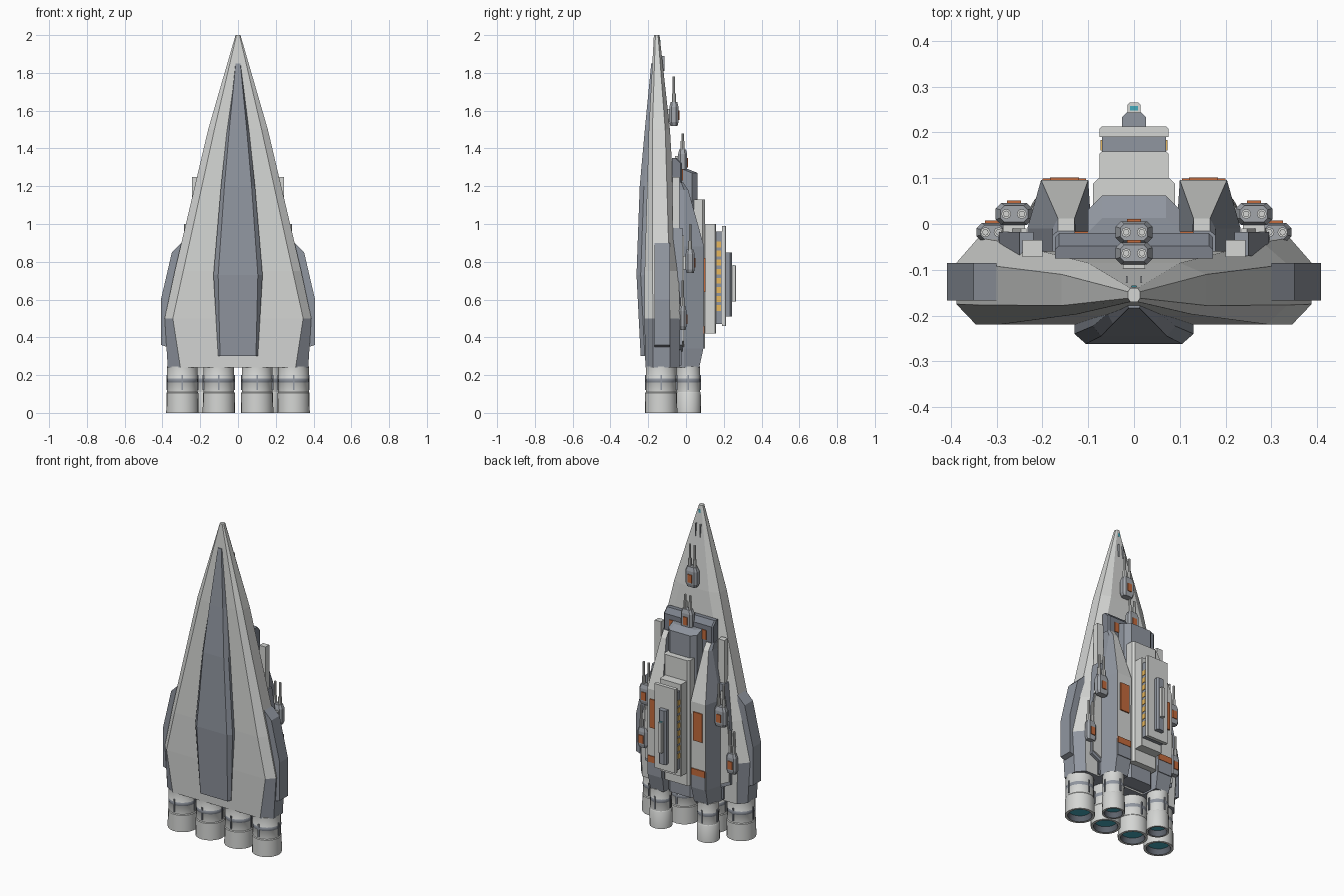
import bpy, bmesh, math
from mathutils import Vector

if "Cube" in bpy.data.objects:
    bpy.data.objects.remove(bpy.data.objects["Cube"])

def mat(name, rgb):
    m = bpy.data.materials.new(name)
    m.diffuse_color = (*rgb, 1)
    m.use_nodes = True
    m.node_tree.nodes["Principled BSDF"].inputs["Base Color"].default_value = m.diffuse_color
    return m

LIGHT = mat("light_grey", (0.66, 0.67, 0.655))
MID = mat("mid_grey", (0.36, 0.38, 0.41))
BLUE = mat("blue_grey", (0.28, 0.305, 0.35))
SLATE = mat("slate", (0.20, 0.22, 0.26))
DARK = mat("dark_grey", (0.11, 0.125, 0.15))
ORANGE = mat("orange", (0.55, 0.145, 0.045))
TEAL = mat("teal_glow", (0.06, 0.40, 0.50))
YELLOW = mat("window_yellow", (0.88, 0.52, 0.12))

def finish(name, bm, mats, rule=None):
    bmesh.ops.recalc_face_normals(bm, faces=bm.faces[:])
    bm.normal_update()
    if rule:
        for f in bm.faces:
            f.material_index = rule(f.normal, f.calc_center_median())
    me = bpy.data.meshes.new(name)
    bm.to_mesh(me)
    bm.free()
    for m in mats:
        me.materials.append(m)
    ob = bpy.data.objects.new(name, me)
    bpy.context.collection.objects.link(ob)
    return ob

def loft(name, rings, mats, rule=None):
    """Skin a list of equal-length point rings and cap both ends."""
    bm = bmesh.new()
    vs = [[bm.verts.new(p) for p in r] for r in rings]
    n = len(rings[0])
    for a, b in zip(vs, vs[1:]):
        for i in range(n):
            j = (i + 1) % n
            bm.faces.new((a[i], a[j], b[j], b[i]))
    bm.faces.new(vs[0])
    bm.faces.new(vs[-1])
    return finish(name, bm, mats, rule)

def box(name, x, y, z, m):
    """Box from (min, max) ranges."""
    rings = [[(x[0], y[0], k), (x[1], y[0], k), (x[1], y[1], k), (x[0], y[1], k)] for k in z]
    return loft(name, rings, [m])

def sym(half, z):
    """Mirror half a cross-section of (x, y) points into a full ring."""
    return [(x, y, z) for x, y in half] + [(-x, y, z) for x, y in reversed(half)]

def block(name, w, y, z, m, c=0.02, top=0.0):
    """Centred block with chamfered rear corners and an optional sloping top."""
    def ring(k, yy):
        return sym([(w, y[0]), (w, yy - c), (w - c, yy)], k)
    rings = [ring(z[0], y[1]), ring(z[1] - top, y[1])]
    if top:
        rings.append(ring(z[1], y[1] - (y[1] - y[0] - c) * 0.6))
    return loft(name, rings, [m])

# --- Wedge hull: z, front half-width, outer half-width, y front, y sides, y back, back half-width
hull = [(0.24, 0.305, 0.372, -0.215, -0.175, -0.085, -0.035, 0.33),
        (0.50, 0.345, 0.388, -0.220, -0.175, -0.085, -0.030, 0.34),
        (0.75, 0.290, 0.335, -0.219, -0.177, -0.088, -0.040, 0.28),
        (1.50, 0.125, 0.158, -0.197, -0.178, -0.110, -0.085, 0.10),
        (2.00, 0.008, 0.013, -0.170, -0.162, -0.148, -0.140, 0.008)]
loft("hull", [sym([(f, yf), (w, ya), (w, yb), (b, yk)], z)
              for z, f, w, yf, ya, yb, yk, b in hull], [LIGHT, BLUE],
     lambda n, c: 1 if c.z < 0.45 and (abs(n.x) > 0.4 or n.z < -0.9) else 0)
box("nose_light", (-0.006, 0.006), (-0.142, -0.134), (1.955, 1.975), TEAL)
for s in (-1, 1):
    box("nose_antenna", (s * 0.016 - 0.002, s * 0.016 + 0.002), (-0.13, -0.114), (1.81, 1.89), MID)

# --- Keel panel along the front
keel = [(0.30, 0.105, 0.095, -0.240), (0.73, 0.130, 0.105, -0.262),
        (1.20, 0.090, 0.072, -0.245), (1.50, 0.058, 0.046, -0.218), (1.85, 0.016, 0.012, -0.184)]
loft("keel_panel", [sym([(b, -0.17), (b, y + 0.022), (i, y)], z) for z, b, i, y in keel], [BLUE])

# --- Rear deck and stepped tower
block("rear_deck", 0.172, (-0.075, -0.02), (0.25, 1.35), SLATE, 0.008, 0.03)
block("spine", 0.10, (-0.05, 0.062), (0.25, 1.29), BLUE, 0.03, 0.02)
block("tower_base", 0.09, (0.03, 0.10), (0.34, 1.13), LIGHT, 0.012)
block("tower_lower", 0.075, (0.08, 0.158), (0.42, 1.0), LIGHT, 0.004)
block("tower_gallery", 0.070, (0.15, 0.195), (0.47, 0.96), BLUE, 0.005)
block("tower_plate", 0.075, (0.19, 0.213), (0.46, 0.99), LIGHT, 0.005)
block("bridge", 0.026, (0.20, 0.243), (0.51, 0.85), BLUE, 0.01)
block("bridge_cap", 0.014, (0.24, 0.265), (0.59, 0.78), LIGHT, 0.004)
box("bridge_window", (-0.009, 0.009), (0.248, 0.258), (0.779, 0.783), TEAL)
for s in (-1, 1):
    for i in range(8):
        z = 0.54 + i * 0.048
        x = s * 0.0695
        box("tower_window", (x - 0.004, x + 0.004), (0.161, 0.184), (z, z + 0.031), YELLOW)
    box("deck_hatch", (s * 0.115 - 0.015, s * 0.115 + 0.015), (-0.022, -0.016), (1.23, 1.29), ORANGE)

def turret(x, y, z, top, scale=1.0):
    """Chamfered twin-barrel mount; barrels point at the nose."""
    w, d = 0.040 * scale, 0.024 * scale
    c = 0.012
    ring = [(-w, -d + c), (-w + c, -d), (w - c, -d), (w, -d + c),
            (w, d - c), (w - c, d), (-w + c, d), (-w, d - c)]
    loft("turret_body", [[(x + a * k, y + b * k, h) for a, b in ring]
         for k, h in ((0.8, z), (1, z + 0.02), (1, z + 0.10), (0.75, z + 0.125))], [MID])
    box("turret_mount", (x - w * 0.6, x + w * 0.6), (y - d - 0.015, y), (z + 0.02, z + 0.09), LIGHT)
    box("turret_hatch", (x - 0.015, x + 0.015), (y + d - 0.002, y + d + 0.005), (z + 0.03, z + 0.08), ORANGE)
    for s in (-1, 1):
        bx = x + s * 0.017 * scale
        for r, z1 in ((0.011, z + 0.17), (0.007, top)):
            pts = [(bx + r * math.cos(a * math.pi / 4), y + r * math.sin(a * math.pi / 4)) for a in range(8)]
            loft("turret_barrel", [[(*p, h) for p in pts] for h in (z + 0.1, z1)], [LIGHT])

turret(0, -0.064, 1.52, 1.78)
turret(0, -0.018, 1.27, 1.48)

for s in (-1, 1):
    # Sponsons on the hull flanks
    prof = [(0.30, 0.90), (0.35, 0.85), (0.408, 0.60), (0.408, 0.36), (0.365, 0.345), (0.30, 0.345)]
    loft("sponson", [[(s * x, y, z) for x, z in prof] for y in (-0.167, -0.085)], [BLUE])

    # Long rear pods with pale sloping backs: z, y back, inner and outer edge of the back face
    pod = [(0.24, 0.070, 0.105, 0.200), (0.34, 0.092, 0.100, 0.203), (0.88, 0.096, 0.100, 0.203),
           (1.18, 0.012, 0.130, 0.166), (1.22, -0.015, 0.130, 0.166)]
    rings = []
    for z, y, a, b in pod:
        e = 0.03 if z < 1 else 0.012
        rings.append([(s * (a - 0.01), -0.06, z), (s * (b + e), -0.06, z),
                      (s * (b + e), min(y, 0.0) - 0.01, z), (s * b, y, z), (s * a, y, z)])
    loft("rear_pod", rings, [BLUE, LIGHT], lambda n, c: 1 if n.y > 0.8 and c.z > 0.4 and abs(c.x) < 0.19 else 0)
    box("pod_hatch", sorted((s * 0.12, s * 0.183)), (0.09, 0.102), (0.64, 0.82), ORANGE)
    box("pod_stripe", sorted((s * 0.105, s * 0.2)), (0.09, 0.099), (0.42, 0.46), ORANGE)
    box("pod_foot", sorted((s * 0.102, s * 0.201)), (0.085, 0.0965), (0.34, 0.42), BLUE)

    # Side plates, shoulders and strakes
    box("side_plate", sorted((s * 0.2, s * 0.243)), (-0.072, -0.035), (0.80, 1.25), LIGHT)
    box("shoulder", sorted((s * 0.16, s * 0.245)), (-0.08, -0.025), (0.25, 0.95), SLATE)
    loft("strake", [[(s * x, y, z) for x, z in ((0.22, 0.32), (0.30, 0.36), (0.295, 0.70), (0.25, 0.98), (0.22, 0.98))]
                    for y in (-0.07, -0.018)], [BLUE])
    loft("strake_cap", [[(s * x, y, z) for x, z in ((0.235, 0.35), (0.295, 0.38), (0.288, 0.69), (0.247, 0.94), (0.235, 0.94))]
                        for y in (-0.03, -0.01)], [LIGHT])
    turret(s * 0.262, 0.022, 0.74, 1.0)
    turret(s * 0.31, -0.018, 0.44, 0.70, 0.85)

def engine(x, y, r):
    """Lathed hollow nozzle with a dark band, ribs and a glowing core."""
    prof = [(0.94, 0.245), (0.94, 0.183), (0.96, 0.18), (0.96, 0.165), (0.94, 0.162), (0.94, 0.11),
            (0.985, 0.105), (1.0, 0.0), (0.82, 0.0), (0.74, 0.035)]
    n = 20
    ob = loft("engine", [[(x + k * r * math.cos(2 * math.pi * i / n), y + k * r * math.sin(2 * math.pi * i / n), z)
              for i in range(n)] for k, z in prof], [LIGHT, BLUE, TEAL, DARK],
              lambda nn, c: 2 if abs(nn.z) > 0.9 and abs(c.z - 0.035) < 0.001
              else 1 if 0.16 < c.z < 0.184
              else 3 if c.z < 0.05 and (c - Vector((x, y, c.z))).length < 0.8 * r else 0)
    bpy.context.view_layer.objects.active = ob
    ob.select_set(True)
    bpy.ops.object.shade_smooth_by_angle(angle=math.radians(30))
    ob.select_set(False)
    for q in range(4):
        a = q * math.pi / 2
        px, py = x + 0.95 * r * math.cos(a), y + 0.95 * r * math.sin(a)
        box("engine_rib", (px - 0.004, px + 0.004), (py - 0.004, py + 0.004), (0.12, 0.2), BLUE)

for s in (-1, 1):
    engine(s * 0.101, -0.132, 0.086)
    engine(s * 0.294, -0.132, 0.086)
    engine(s * 0.165, 0.013, 0.066)
